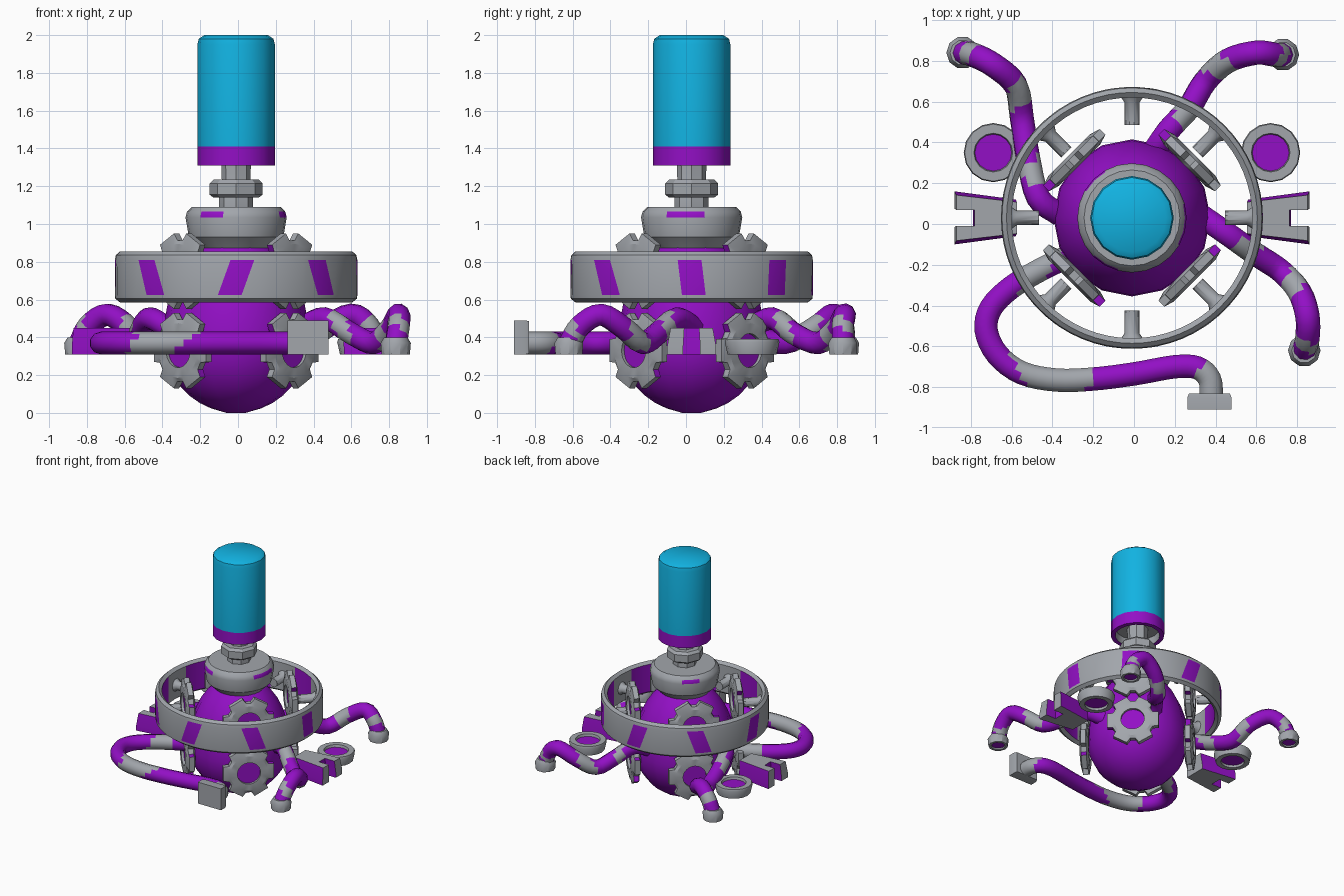
import bpy, bmesh
from math import sin, cos, pi, radians, degrees, sqrt
from mathutils import Vector

if "Cube" in bpy.data.objects:
    bpy.data.objects.remove(bpy.data.objects["Cube"])

CENTRE = Vector((-0.01, 0.03, 0))
GREY, PURPLE, CYAN = 0, 1, 2


def material(name, rgb):
    m = bpy.data.materials.new(name)
    m.use_nodes = True
    m.diffuse_color = (*rgb, 1)
    m.node_tree.nodes["Principled BSDF"].inputs["Base Color"].default_value = (*rgb, 1)
    return m


MATERIALS = [material("steel grey", (0.36, 0.38, 0.41)),
             material("vivid purple", (0.29, 0.005, 0.56)),
             material("bright cyan", (0.006, 0.45, 0.76))]


def loft(name, layers, paint=lambda i, j: GREY, caps=(GREY, GREY), closed=False, angle=35):
    """Skin a stack of equal-length point loops; paint gives the colour of face j in band i."""
    bm = bmesh.new()
    loops = [[bm.verts.new(p) for p in layer] for layer in layers]
    n, count = len(loops[0]), len(loops)
    for i in range(count if closed else count - 1):
        a, b = loops[i], loops[(i + 1) % count]
        for j in range(n):
            k = (j + 1) % n
            bm.faces.new((a[j], a[k], b[k], b[j])).material_index = paint(i, j)
    if not closed:
        bm.faces.new(loops[0][::-1]).material_index = caps[0]
        bm.faces.new(loops[-1]).material_index = caps[1]
    bmesh.ops.recalc_face_normals(bm, faces=bm.faces)
    mesh = bpy.data.meshes.new(name)
    bm.to_mesh(mesh)
    bm.free()
    for m in MATERIALS:
        mesh.materials.append(m)
    obj = bpy.data.objects.new(name, mesh)
    bpy.context.collection.objects.link(obj)
    bpy.ops.object.select_all(action='DESELECT')
    obj.select_set(True)
    bpy.context.view_layer.objects.active = obj
    bpy.ops.object.shade_smooth_by_angle(angle=radians(angle))
    return obj


def circle(centre, u, v, r, n, start=0.0):
    return [centre + r * (cos(start + 2 * pi * j / n) * u + sin(start + 2 * pi * j / n) * v)
            for j in range(n)]


X, Y, Z = Vector((1, 0, 0)), Vector((0, 1, 0)), Vector((0, 0, 1))


def turned(name, profile, n, at=CENTRE, start=0.0, **kw):
    """Solid of revolution about a vertical axis from (radius, z) points."""
    return loft(name, [circle(at + Z * z, X, Y, r, n, start) for r, z in profile], **kw)


# Round body, stretched in its upper half
body = []
for i in range(1, 18):
    t = pi * i / 18
    body.append((0.385 * sin(t), 0.39 - cos(t) * (0.39 if cos(t) > 0 else 0.56)))
body[0] = (0.05, 0.0)
turned("body", body, 16, paint=lambda i, j: PURPLE, caps=(PURPLE, PURPLE))


# Collar with painted chips near its rim
def collar_paint(i, j):
    az = j * 15
    chipped = az >= 320 or az < 10 or 225 <= az < 250 or 120 <= az < 150
    return PURPLE if i == 3 and chipped else GREY


turned("collar", [(0.14, 0.8), (0.19, 0.87), (0.25, 0.93), (0.268, 1.035),
                  (0.26, 1.065), (0.235, 1.09)], 24, paint=collar_paint)

# Threaded neck and nut
turned("neck", [(0.09, 1.08), (0.09, 1.14), (0.075, 1.2), (0.08, 1.38)], 8)
turned("neck_nut", [(0.12, 1.14), (0.14, 1.155), (0.14, 1.215), (0.12, 1.235)], 8, angle=20)

# Canister with a hollow base band
turned("canister", [(0.1, 1.37), (0.165, 1.37), (0.17, 1.31), (0.205, 1.31), (0.205, 1.41),
                    (0.205, 1.95), (0.198, 1.98), (0.168, 2.0)], 16,
       paint=lambda i, j: GREY if i < 2 else PURPLE if i < 4 else CYAN, caps=(GREY, CYAN))

# Guard ring with slanted stripes outside and broad panels inside
SEG = 64
shears = [-1, 0.5, 3, -3, 2, -3, 3, -3]
section = [(0.615, 0.585), (0.64, 0.605), (0.642, 0.625), (0.642, 0.81),
           (0.637, 0.835), (0.615, 0.855), (0.59, 0.835), (0.59, 0.605)]
layers = []
for row, (r, z) in enumerate(section):
    loop = []
    for j in range(SEG):
        a = 2 * pi * j / SEG
        if (j + 1) % 8 <= 2 and row in (2, 3):
            a += radians(shears[(j + 1) // 8 % 8]) * (1 if row == 3 else -1)
        loop.append(CENTRE + Vector((r * cos(a), r * sin(a), z)))
    layers.append(loop)


def ring_paint(i, j):
    outside = i == 2 and j % 8 in (0, 7)
    inside = i == 6 and 2 <= j % 8 <= 5
    return PURPLE if outside or inside else GREY


loft("guard_ring", layers, ring_paint, closed=True)

# Stubs pointing inward from the ring
for k in range(8):
    a = k * pi / 4
    out, side = Vector((cos(a), sin(a), 0)), Vector((-sin(a), cos(a), 0))
    loft("ring_stub", [circle(CENTRE + out * d + Z * 0.72, side, Z, r, 10)
                       for d, r in ((0.60, 0.06), (0.565, 0.036), (0.455, 0.036))])


# Lobed flanges, two stacked on each diagonal
def lobed(centre, u, v):
    pts = []
    for k in range(6):
        for deg, r in ((-17, 0.205), (17, 0.205), (23, 0.165), (37, 0.165)):
            a = radians(60 * k + deg)
            pts.append(centre + r * (cos(a) * u + sin(a) * v))
    return pts


for k in range(4):
    a = pi / 4 + k * pi / 2
    out, side = Vector((cos(a), sin(a), 0)), Vector((-sin(a), cos(a), 0))
    for z in (0.33, 0.75):
        def plane(d):
            return CENTRE + out * (0.4 + d) + Z * z

        def hub(r, d):
            return circle(plane(d), side, Z, r, 24, radians(-17))

        loft("flange", [hub(0.09, -0.015), hub(0.09, -0.035), hub(0.145, -0.035),
                        lobed(plane(-0.02), side, Z), lobed(plane(0.02), side, Z),
                        hub(0.145, 0.035), hub(0.09, 0.035), hub(0.09, 0.015)],
             paint=lambda i, j: PURPLE if i == 3 and j in (1, 9, 13, 21) else GREY,
             caps=(PURPLE, PURPLE), angle=30)

# Round pads and forked clamps on both sides
for s, side_name in ((1, "left"), (-1, "right")):
    turned(side_name + "_pad", [(0.09, 0.33), (0.09, 0.31), (0.13, 0.31), (0.145, 0.375),
                                (0.14, 0.39), (0.095, 0.39), (0.09, 0.37)], 16,
           at=Vector((s * 0.68 - 0.01, 0.35, 0)), caps=(PURPLE, PURPLE))
    half = [(0.57, -0.09), (0.87, -0.13), (0.87, -0.045), (0.78, -0.045)]
    outline = half + [(u, -v) for u, v in reversed(half)]
    loft(side_name + "_clamp",
         [[Vector((s * u * (1 if z < 0.4 else 0.99) - 0.01, 0.03 + v * w, z)) for u, v in outline]
          for z, w in ((0.31, 1), (0.35, 1), (0.45, 0.86))],
         paint=lambda i, j: PURPLE if j in (0, 2, 3, 4, 6) else GREY)


# Hoses
def smooth_path(points, steps=4):
    p = [Vector(q) for q in points]
    p = [2 * p[0] - p[1]] + p + [2 * p[-1] - p[-2]]
    path = []
    for i in range(1, len(p) - 2):
        for s in range(steps):
            t = s / steps
            a, b, c, d = p[i - 1:i + 3]
            path.append(0.5 * (2 * b + (c - a) * t + (2 * a - 5 * b + 4 * c - d) * t * t
                               + (3 * b - a - 3 * c + d) * t ** 3))
    return path + [p[-2]]


def hose(name, points, patches, sides=10, radius=0.06):
    path = smooth_path(points)
    normal, layers = Z.copy(), []
    for i, q in enumerate(path):
        tangent = (path[min(i + 1, len(path) - 1)] - path[max(i - 1, 0)]).normalized()
        normal = (normal - tangent * normal.dot(tangent)).normalized()
        layers.append(circle(q, normal, tangent.cross(normal), radius, sides))

    def paint(i, j):
        t = i / len(path) + 0.035 * sin(2 * pi * j / sides + 9 * i / len(path))
        return GREY if any(lo < t < hi for lo, hi in patches) else PURPLE

    loft(name, layers, paint, angle=60)


def tip(name, x, y):
    turned(name, [(0.05, 0.32), (0.055, 0.31), (0.075, 0.31), (0.08, 0.37), (0.062, 0.4)], 10,
           at=Vector((x, y, 0)), caps=(PURPLE, GREY))


front_xy = [(-.3, -.15), (-.45, -.22), (-.6, -.31), (-.7, -.41), (-.725, -.52), (-.67, -.64),
            (-.55, -.73), (-.38, -.765), (-.2, -.76), (0, -.735), (.2, -.7), (.31, -.705),
            (.37, -.76), (.38, -.85)]
hose("front_hose", [(x, y, 0.37) for x, y in front_xy], [(.04, .13), (.42, .56), (.85, 2)])

# Square nozzle on the long front hose
loft("front_nozzle", [[Vector((0.37 + sx * w, y, 0.40 + sz * h))
                       for sx, sz in ((-1, -1), (1, -1), (1, 1), (-1, 1))]
                      for y, w, h in ((-0.83, 0.1, 0.085), (-0.85, 0.108, 0.09),
                                      (-0.91, 0.108, 0.09))])

rise = [.45, .5, .42, .37, .45, .52, .46, .36]
left_xy = [(.33, .04), (.46, -.05), (.6, -.15), (.72, -.23), (.81, -.33), (.85, -.45),
           (.85, -.56), (.835, -.62)]
back_xy = [(.08, .33), (.17, .46), (.27, .57), (.35, .7), (.46, .8), (.6, .84),
           (.69, .83), (.73, .83)]
right_xy = [(-.37, .05), (-.47, .13), (-.52, .33), (-.55, .52), (-.58, .68), (-.69, .78),
            (-.79, .83), (-.84, .84)]
for name, xy in (("left", left_xy), ("back", back_xy), ("right", right_xy)):
    hose(name + "_hose", [(x, y, z) for (x, y), z in zip(xy, rise)],
         [(.2, .27), (.44, .53), (.8, .87)])
    tip(name + "_hose_tip", *xy[-1])
